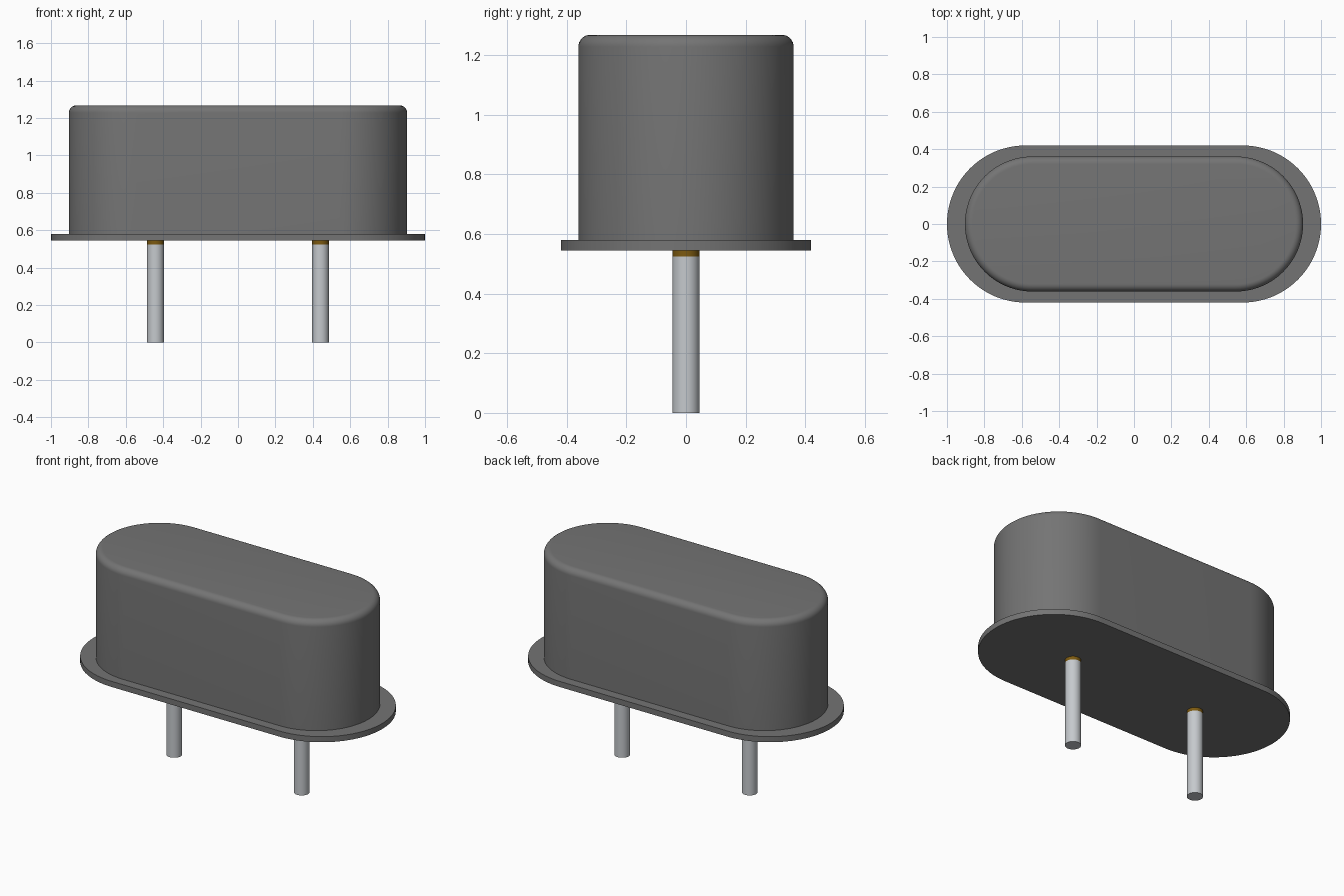
import bpy, bmesh, math

if "Cube" in bpy.data.objects:
    bpy.data.objects.remove(bpy.data.objects["Cube"])

ARC = 48  # segments per rounded end


def finish(name, bm, color=None):
    bmesh.ops.recalc_face_normals(bm, faces=bm.faces)
    mesh = bpy.data.meshes.new(name)
    bm.to_mesh(mesh)
    bm.free()
    ob = bpy.data.objects.new(name, mesh)
    bpy.context.collection.objects.link(ob)
    if color:
        mat = bpy.data.materials.new(name + "_colour")
        mat.diffuse_color = color
        mat.use_nodes = True
        mat.node_tree.nodes["Principled BSDF"].inputs["Base Color"].default_value = mat.diffuse_color
        mesh.materials.append(mat)
    bpy.ops.object.select_all(action='DESELECT')
    ob.select_set(True)
    bpy.context.view_layer.objects.active = ob
    bpy.ops.object.shade_smooth_by_angle(angle=math.radians(35))
    return ob


def loft(name, half_straight, rings, color=None):
    """Stack stadium outlines given as (end radius, z); zero straight gives a circle."""
    bm = bmesh.new()
    loops = []
    for r, z in rings:
        loop = []
        for side in (1, -1):
            # a full circle must not repeat its meeting points
            count = ARC + 1 if half_straight > 0 else ARC
            for i in range(count):
                a = -math.pi / 2 + math.pi * i / ARC
                loop.append(bm.verts.new((side * (half_straight + r * math.cos(a)),
                                          side * r * math.sin(a), z)))
        loops.append(loop)
    n = len(loops[0])
    for lo, hi in zip(loops, loops[1:]):
        for i in range(n):
            bm.faces.new((lo[i], lo[(i + 1) % n], hi[(i + 1) % n], hi[i]))
    bm.faces.new(loops[0][::-1])
    bm.faces.new(loops[-1])
    return finish(name, bm, color)


DARK = (0.175, 0.175, 0.175, 1)
PIN = (0.56, 0.585, 0.61, 1)
AMBER = (0.2, 0.1, 0.005, 1)

# Base flange
loft("base_flange", 0.58, [(0.42, 0.545), (0.42, 0.58)], DARK)

# Can with rounded top edge
FILLET, R, TOP = 0.04, 0.361, 1.268
rings = [(R, 0.58)]
for k in range(9):
    a = math.pi / 2 * k / 8
    rings.append((R - FILLET + FILLET * math.cos(a), TOP - FILLET + FILLET * math.sin(a)))
loft("metal_can", 0.543, rings, DARK)

# Two lead pins, each with an insulating bead under the flange
for label, x in (("left", -0.441), ("right", 0.441)):
    pin = loft(label + "_pin", 0, [(0.045, 0), (0.045, 0.525)], PIN)
    bead = loft(label + "_bead", 0, [(0.045, 0.525), (0.045, 0.545)], AMBER)
    pin.location.x = bead.location.x = x
